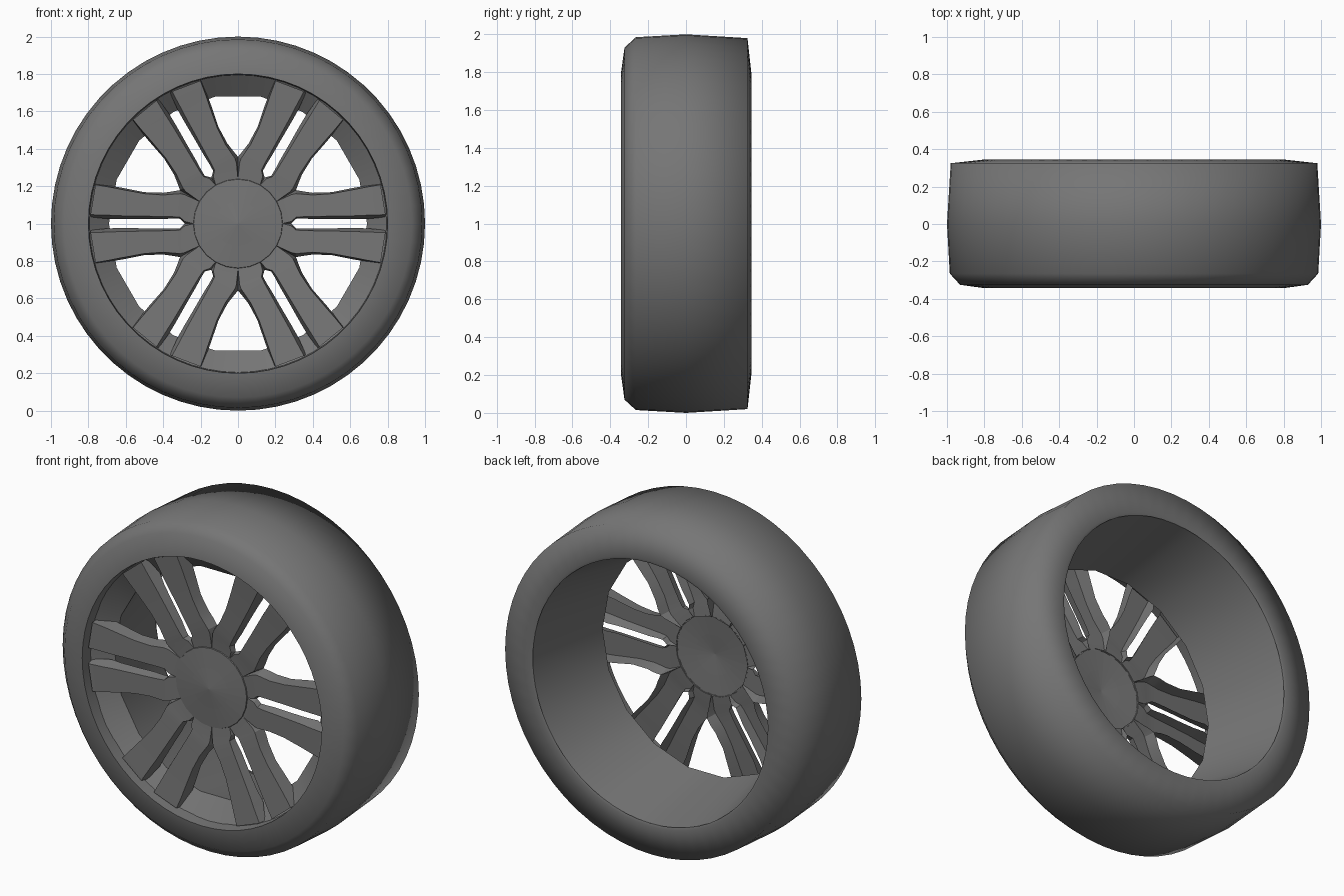
import bpy, bmesh
from math import cos, sin, pi, radians

if "Cube" in bpy.data.objects:
    bpy.data.objects.remove(bpy.data.objects["Cube"])

CZ = 1.0  # axle height

dark = bpy.data.materials.new("dark_grey")
dark.diffuse_color = (0.18, 0.18, 0.18, 1)
dark.use_nodes = True
dark.node_tree.nodes["Principled BSDF"].inputs["Base Color"].default_value = dark.diffuse_color


def finish(name, bm, angle=None):
    bmesh.ops.remove_doubles(bm, verts=bm.verts, dist=1e-5)
    me = bpy.data.meshes.new(name)
    bm.to_mesh(me)
    bm.free()
    me.materials.append(dark)
    ob = bpy.data.objects.new(name, me)
    bpy.context.collection.objects.link(ob)
    if angle:
        bpy.ops.object.select_all(action='DESELECT')
        ob.select_set(True)
        bpy.context.view_layer.objects.active = ob
        bpy.ops.object.shade_smooth_by_angle(angle=radians(angle))
    return ob


def lathe(name, profile, n, angle=None):
    """Spin (radius, y) points round the axle."""
    bm = bmesh.new()
    rings = []
    for r, y in profile:
        if r == 0:
            rings.append([bm.verts.new((0, y, CZ))] * n)
        else:
            rings.append([bm.verts.new((r * cos(2 * pi * k / n), y,
                                        CZ + r * sin(2 * pi * k / n))) for k in range(n)])
    for a, b in zip(rings, rings[1:]):
        for k in range(n):
            j = (k + 1) % n
            bm.faces.new(list(dict.fromkeys((a[k], a[j], b[j], b[k]))))
    return finish(name, bm, angle)


# Tyre: back wall, tread, shoulder, front wall and front lip
lathe("tyre", [(0.785, 0.34), (0.80, 0.345), (0.98, 0.325), (1.0, 0.0),
               (0.985, -0.265), (0.93, -0.325), (0.80, -0.343),
               (0.795, -0.27)], 60, 85)

# Rim barrel: flare behind the spokes, then widening towards the back
lathe("rim_barrel", [(0.812, -0.28), (0.69, -0.19), (0.797, 0.34)], 18, 30)

# Hub cap: shallow cone with a thin raised edge where it meets the spokes
lathe("hub_cap", [(0.24, -0.248), (0.237, -0.256), (0.12, -0.266), (0, -0.278)], 24)

# Spoke sections: radius, front inner/outer, back inner/outer,
# front y, depth of slot flank, depth of window flank
SECTIONS = [
    (0.232, 0.000, 0.134, 0.000, 0.134, -0.250, 0.01, 0.01),
    (0.285, 0.012, 0.155, 0.000, 0.165, -0.256, 0.03, 0.05),
    (0.310, 0.034, 0.160, 0.026, 0.179, -0.260, 0.04, 0.06),
    (0.350, 0.037, 0.157, 0.027, 0.172, -0.264, 0.045, 0.07),
    (0.400, 0.038, 0.153, 0.025, 0.165, -0.268, 0.05, 0.07),
    (0.500, 0.040, 0.160, 0.025, 0.168, -0.275, 0.05, 0.07),
    (0.620, 0.042, 0.182, 0.024, 0.192, -0.285, 0.055, 0.08),
    (0.690, 0.045, 0.196, 0.025, 0.203, -0.292, 0.07, 0.09),
    (0.790, 0.048, 0.208, 0.035, 0.212, -0.300, 0.04, 0.04),
]


def spoke(bm, angle, side):
    """Open-backed spoke on one side of a slot pointing along angle."""
    rows = []
    for r, fi, fo, bi, bo, yf, di, do in SECTIONS:
        row = []
        for lat, y in ((bi, yf + di), (fi, yf), (fo, yf), (bo, yf + do)):
            rad = min(r, (0.79 ** 2 - lat ** 2) ** 0.5)  # end follows the rim
            l = lat * side
            if r < 0.24:                                 # start follows the hub
                turn = pi / 6 if lat else 0
                rad, l = 0.238 * cos(turn), 0.238 * sin(turn) * side
            row.append(bm.verts.new((rad * cos(angle) - l * sin(angle), y,
                                     CZ + rad * sin(angle) + l * cos(angle))))
        rows.append(row)
    for a, b in zip(rows, rows[1:]):
        for k in range(3):
            quad = [a[k], b[k], b[k + 1], a[k + 1]]
            bm.faces.new(quad if side > 0 else quad[::-1])


# Six pairs of spokes
for i in range(6):
    bm = bmesh.new()
    for side in (1, -1):
        spoke(bm, i * pi / 3, side)
    finish(f"spoke_pair_{i + 1}", bm, 25)
